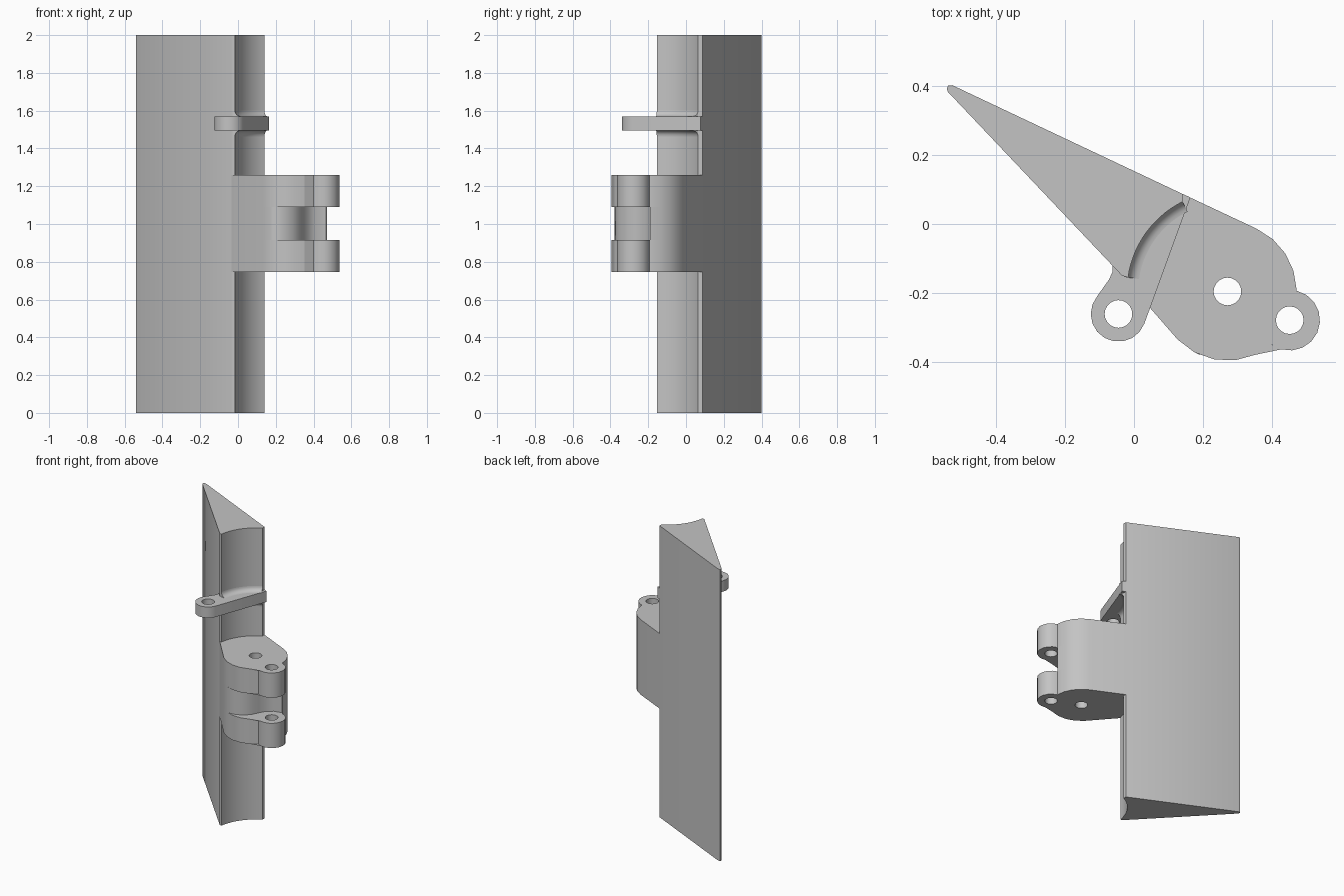
import bpy, bmesh, math
from mathutils import Matrix, Vector

cube = bpy.data.objects.get("Cube")
if cube:
    bpy.data.objects.remove(cube, do_unlink=True)

grey = bpy.data.materials.new("plain grey")
grey.use_nodes = True
colour = (0.55, 0.55, 0.55, 1)
grey.diffuse_color = colour
grey.node_tree.nodes["Principled BSDF"].inputs["Base Color"].default_value = colour

PIVOT, LUG, EYE = (0.27, -0.195), (0.45, -0.278), (-0.045, -0.26)
COVE, HOLE = 0.29, 0.04


def arc(centre, radius, start, end, steps):
    """Points along an arc, angles in degrees."""
    angles = [math.radians(start + (end - start) * i / steps) for i in range(steps + 1)]
    return [(centre[0] + radius * math.cos(a), centre[1] + radius * math.sin(a)) for a in angles]


def hole(centre):
    return arc(centre, HOLE, 0, 360, 20)[:-1]


def finish(name, bm):
    bmesh.ops.recalc_face_normals(bm, faces=bm.faces)
    mesh = bpy.data.meshes.new(name)
    bm.to_mesh(mesh)
    bm.free()
    mesh.materials.append(grey)
    obj = bpy.data.objects.new(name, mesh)
    bpy.context.collection.objects.link(obj)
    bpy.ops.object.select_all(action='DESELECT')
    obj.select_set(True)
    bpy.context.view_layer.objects.active = obj
    bpy.ops.object.shade_smooth_by_angle(angle=math.radians(32))


def plate(name, z0, z1, outline, *holes):
    """Extrude an outline with holes upward."""
    bm = bmesh.new()
    edges = []
    for loop in (outline, *holes):
        verts = [bm.verts.new((x, y, z0)) for x, y in loop]
        edges += [bm.edges.new((v, verts[i - 1])) for i, v in enumerate(verts)]
    bmesh.ops.triangle_fill(bm, edges=edges, use_beauty=True)
    bmesh.ops.dissolve_limit(bm, angle_limit=0.01, verts=bm.verts, edges=bm.edges)
    top = bmesh.ops.extrude_face_region(bm, geom=bm.faces[:], use_keep_orig=True)
    moved = [v for v in top["geom"] if isinstance(v, bmesh.types.BMVert)]
    bmesh.ops.translate(bm, verts=moved, vec=(0, 0, z1 - z0))
    finish(name, bm)


# Wedge blade with a concave root around the pivot
cove = arc(PIVOT, COVE, 116.6, 172, 14)
tip = [(-0.538, 0.382), (-0.541, 0.392), (-0.537, 0.4), (-0.525, 0.401)]
plate("wedge_blade", 0, 2, tip + [(0.14, 0.087)] + cove + [(-0.035, -0.149)])

# Hinge knuckle: two eared ends and a recessed middle
back = [(0.14, 0.087)] + arc(PIVOT, 0.2, 65, 1.5, 4)
front = arc(PIVOT, 0.2, -66, -136, 4) + [(-0.035, -0.149)] + cove[::-1]
ear = arc(LUG, 0.0875, 77, -126, 10) + [(0.4, -0.349)]
for name, z0, z1 in (("lower_knuckle", 0.745, 0.915), ("upper_knuckle", 1.09, 1.26)):
    plate(name, z0, z1, back + ear + front, hole(PIVOT), hole(LUG))

recess = [(0.465, -0.185), (0.41, -0.195), (0.37, -0.225), (0.345, -0.27),
          (0.325, -0.31), (0.29, -0.35), (0.24, -0.372), (0.19, -0.378)]
plate("middle_knuckle", 0.915, 1.09, back + recess + front[3:], hole(PIVOT))

# Control arm with an eye
arm = [(0.1, 0.08), (0.14, 0.087), (0.163, 0.077)] + arc(EYE, 0.08, -20, -220, 10)
arm += [(-0.072, -0.16), (-0.062, -0.138), (-0.062, -0.118)]
plate("control_arm", 1.495, 1.57, arm, hole(EYE))

# Fillets where the arm meets the concave root
for name, z, up in (("upper_fillet", 1.57, 1), ("lower_fillet", 1.495, -1)):
    size = 0.032
    section = [(COVE + 0.01, 0)]
    for i in range(7):
        a = math.radians(15 * i)
        section.append((COVE - size * (1 - math.sin(a)), size * (1 - math.cos(a))))
    section.append((COVE + 0.01, size))
    bm = bmesh.new()
    turn = Matrix.Rotation(math.radians(116.6), 3, 'Z')
    centre = Vector((*PIVOT, z))
    face = bm.faces.new([bm.verts.new(centre + turn @ Vector((r, 0, up * h))) for r, h in section])
    bmesh.ops.spin(bm, geom=[face, *face.edges, *face.verts], cent=centre, axis=(0, 0, 1),
                   angle=math.radians(55.4), steps=14, use_duplicate=False)
    finish(name, bm)
